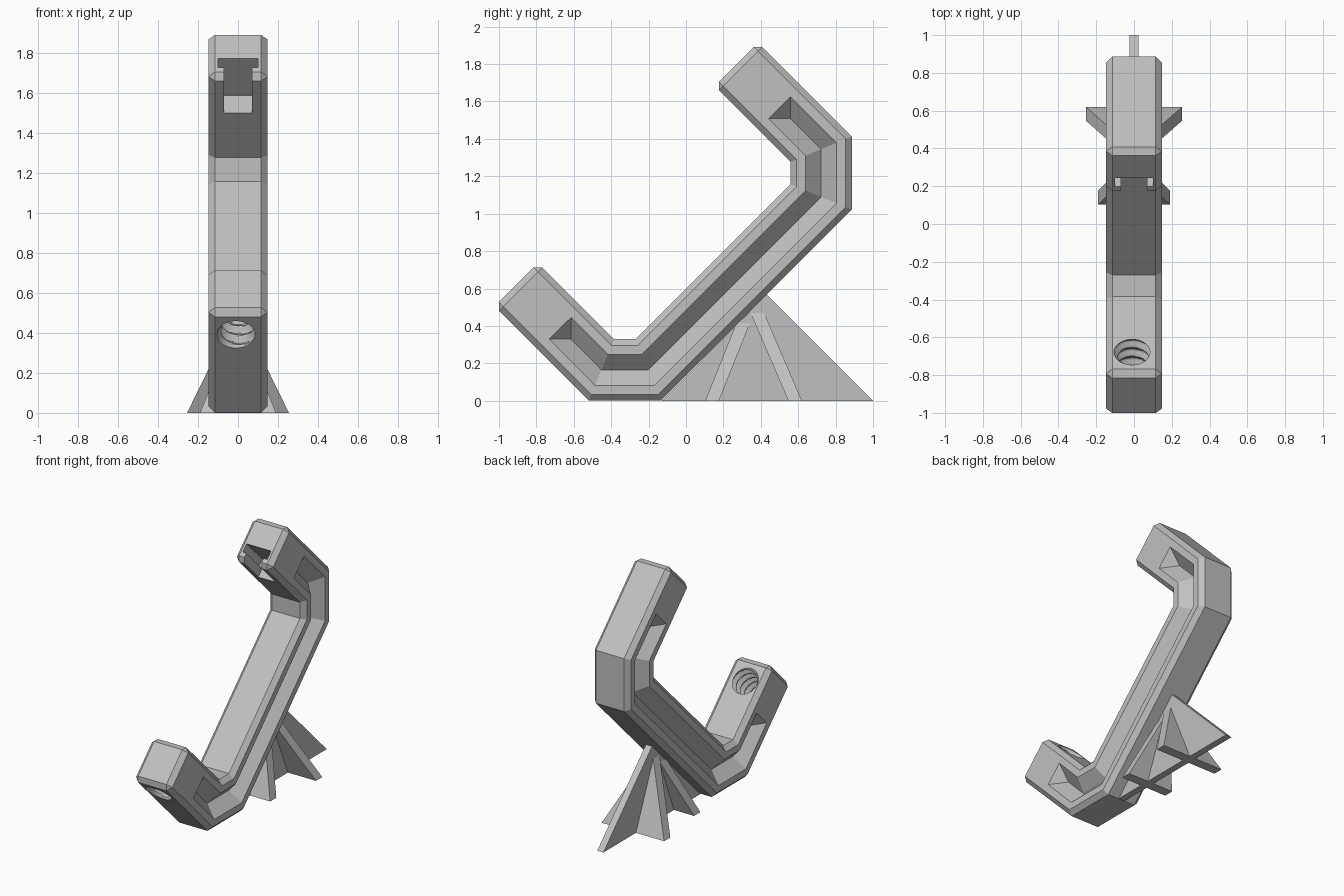
import bpy, bmesh
from math import pi, sin, cos, radians
from mathutils import Vector, Matrix

cube = bpy.data.objects.get("Cube")
if cube:
    bpy.data.objects.remove(cube, do_unlink=True)

grey = bpy.data.materials.new("light_grey")
grey.use_nodes = True
colour = (0.53, 0.53, 0.53, 1)
grey.diffuse_color = colour
grey.node_tree.nodes["Principled BSDF"].inputs["Base Color"].default_value = colour

HALF_WIDTH = 0.148
HALF_DEPTH = 0.164
GROOVE = 0.083
TILT = Matrix.Rotation(radians(-45), 4, "X")


def finish(name, bm, matrix=Matrix()):
    bmesh.ops.recalc_face_normals(bm, faces=bm.faces)
    mesh = bpy.data.meshes.new(name)
    bm.to_mesh(mesh)
    bm.free()
    mesh.transform(matrix)
    mesh.materials.append(grey)
    obj = bpy.data.objects.new(name, mesh)
    bpy.context.collection.objects.link(obj)
    return obj


def offset(path, d):
    """Parallel copy of an open path with mitred corners."""
    dirs = [(b - a).normalized() for a, b in zip(path, path[1:])]
    normals = [Vector((t.y, -t.x)) for t in dirs]
    out = []
    for p, n, m in zip(path, normals[:1] + normals, normals + normals[-1:]):
        out.append(p + (n + m) * d / (1 + n.dot(m)))
    return out


def prism(name, outline, half):
    """Outline in y, z extruded sideways to both sides of x = 0."""
    bm = bmesh.new()
    rings = [[bm.verts.new((x, p[0], p[1])) for p in outline] for x in (-half, half)]
    for ring in rings:
        bm.faces.new(ring)
    n = len(outline)
    for i in range(n):
        j = (i + 1) % n
        bm.faces.new((rings[0][i], rings[0][j], rings[1][j], rings[1][i]))
    return finish(name, bm)


def box(name, low, high, matrix):
    bm = bmesh.new()
    bmesh.ops.create_cube(bm, size=1)
    low, high = Vector(low), Vector(high)
    for v in bm.verts:
        v.co = [(l + h) / 2 + c * (h - l) for l, h, c in zip(low, high, v.co)]
    return finish(name, bm, matrix)


# Centre line of the clamp arm in y, z
corners = [(-0.4525, 0.165), (-0.2025, 0.165), (0.7225, 1.09), (0.7225, 1.345)]
corners = [Vector(c) for c in corners]
low_tip, high_tip = Vector((-0.908, 0.620)), Vector((0.269, 1.799))

# Clamp frame with chamfered square edges
spine = [low_tip] + corners + [high_tip]
frame = prism("clamp_frame", offset(spine, HALF_DEPTH) + offset(spine, -HALF_DEPTH)[::-1], HALF_WIDTH)
bevel = frame.modifiers.new("chamfer", "BEVEL")
bevel.width = 0.033
bevel.segments = 1
bevel.limit_method = "ANGLE"
bevel.angle_limit = radians(60)

cutters = []


# V-shaped groove along each side
def side_groove(side):
    ends = [Vector((-0.6725, 0.388)), Vector((0.50, 1.567))]
    path = [ends[0]] + corners + [ends[1]]
    inset = [ends[0] + (corners[0] - ends[0]).normalized() * GROOVE]
    inset += corners + [ends[1] + (corners[-1] - ends[1]).normalized() * GROOVE]
    bm = bmesh.new()

    def row(points, x):
        return [bm.verts.new((side * x, p.x, p.y)) for p in points]

    a, b = offset(path, GROOVE), offset(path, -GROOVE)
    top = HALF_WIDTH + 0.05
    rows = [row(a, top), row(a, HALF_WIDTH), row(inset, HALF_WIDTH - GROOVE),
            row(b, HALF_WIDTH), row(b, top)]
    for r, s in zip(rows, rows[1:] + rows[:1]):
        for i in range(len(r) - 1):
            bm.faces.new((r[i], r[i + 1], s[i + 1], s[i]))
    for k in (0, -1):
        bm.faces.new([rows[j][k] for j in (1, 2, 3)])
        bm.faces.new([rows[j][k] for j in (0, 1, 3, 4)])
    return finish("groove_cutter", bm)


cutters += [side_groove(1), side_groove(-1)]

# T-shaped slot in the tip of the upper jaw
at_tip = Matrix.Translation((0, high_tip.x, high_tip.y)) @ TILT
cutters.append(box("slot_stem_cutter", (-0.07, -0.1, -0.3), (0.07, 0.26, -0.037), at_tip))
cutters.append(box("slot_bar_cutter", (-0.1, -0.1, -0.1), (0.1, 0.26, -0.037), at_tip))


# Threaded hole through the lower jaw
def thread_cutter(pitch=0.066, seg=40, rows=64, length=0.5):
    bm = bmesh.new()
    rings = []
    for j in range(rows + 1):
        z = length * (j / rows - 0.5)
        ring = []
        for i in range(seg):
            a = 2 * pi * i / seg
            r = 0.095 + 0.011 * cos(2 * pi * z / pitch - a)
            ring.append(bm.verts.new((r * cos(a), r * sin(a), z)))
        rings.append(ring)
    for r, s in zip(rings, rings[1:]):
        for i in range(seg):
            k = (i + 1) % seg
            bm.faces.new((r[i], r[k], s[k], s[i]))
    bm.faces.new(rings[0])
    bm.faces.new(rings[-1])
    return finish("thread_cutter", bm, Matrix.Translation((0, -0.795, 0.506)) @ TILT)


cutters.append(thread_cutter())

# Cut the frame and keep the result as a plain mesh
for c in cutters:
    c.hide_render = True
    cut = frame.modifiers.new(c.name, "BOOLEAN")
    cut.operation = "DIFFERENCE"
    cut.solver = "EXACT"
    cut.object = c
depsgraph = bpy.context.evaluated_depsgraph_get()
result = bpy.data.meshes.new_from_object(frame.evaluated_get(depsgraph))
frame.modifiers.clear()
frame.data = result
for c in cutters:
    bpy.data.objects.remove(c, do_unlink=True)

bpy.ops.object.select_all(action="DESELECT")
frame.select_set(True)
bpy.context.view_layer.objects.active = frame
bpy.ops.object.shade_smooth_by_angle(angle=radians(25))

# Long support fin under the arm
prism("long_fin", [(-0.13, 0), (1.0, 0), (0.432, 0.568)], 0.025)


# Cross fins leaning towards the arm
def cross_fin(name, half, base, lean, height, depth=0.073):
    bm = bmesh.new()
    for y in (base, base + depth):
        for x, z in ((-half, 0), (half, 0), (0, height)):
            bm.verts.new((x, y + lean * z, z))
    bmesh.ops.convex_hull(bm, input=bm.verts)
    finish(name, bm)


cross_fin("front_cross_fin", 0.19, 0.103, 0.4, 0.48)
cross_fin("back_cross_fin", 0.255, 0.547, -0.43, 0.52)
